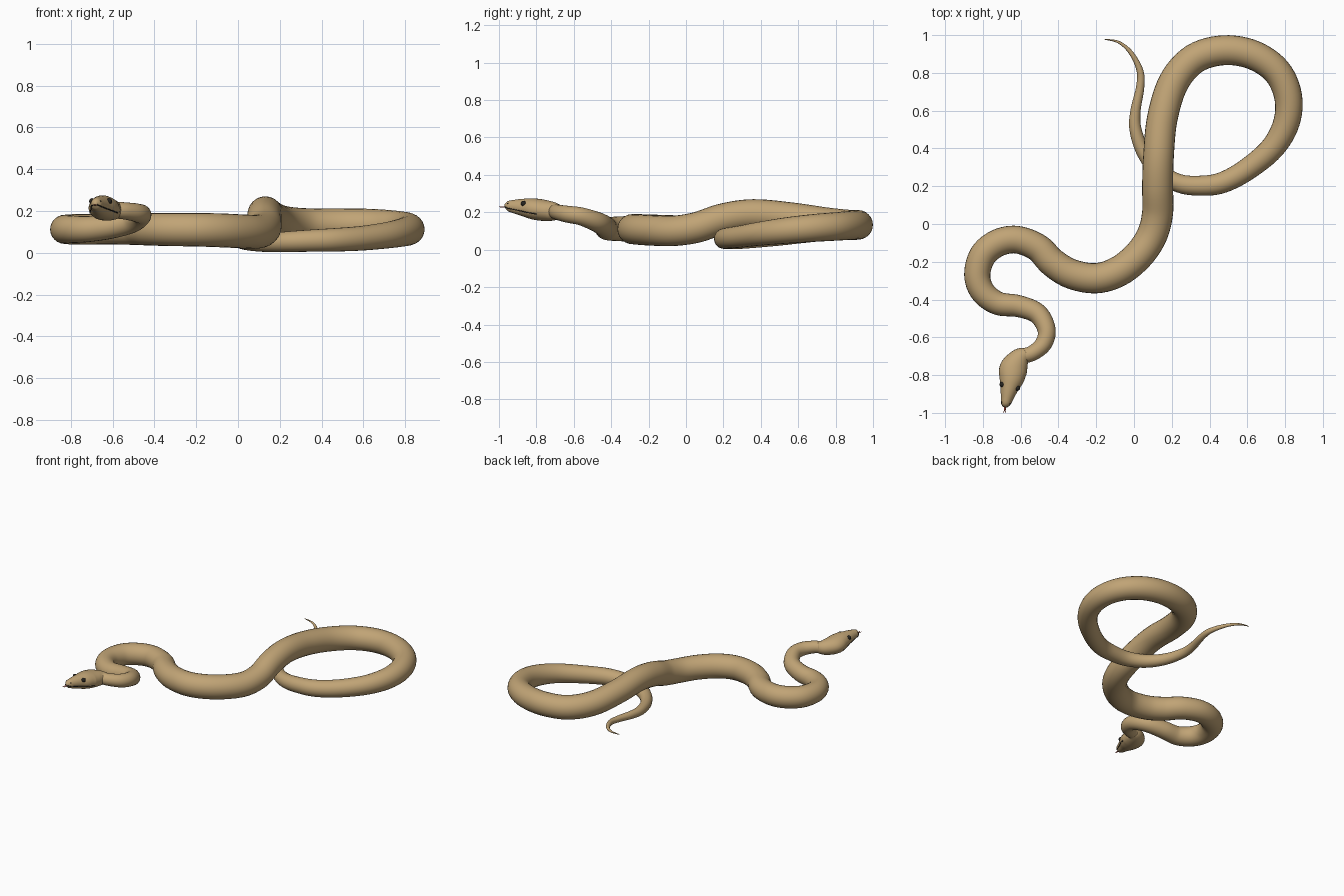
import bpy, bmesh, math
from mathutils import Vector

if "Cube" in bpy.data.objects:
    bpy.data.objects.remove(bpy.data.objects["Cube"])


def material(name, rgb):
    m = bpy.data.materials.new(name)
    m.diffuse_color = (*rgb, 1)
    m.use_nodes = True
    m.node_tree.nodes["Principled BSDF"].inputs["Base Color"].default_value = m.diffuse_color
    return m


SKIN = material("tan skin", (0.53, 0.37, 0.18))
DARK = material("dark", (0.02, 0.018, 0.015))
RED = material("red", (0.45, 0.06, 0.04))


def spline(keys, n):
    """Catmull-Rom through tuples of any length."""
    k = [keys[0]] + list(keys) + [keys[-1]]
    out = []
    for i in range(1, len(k) - 2):
        for s in range(n):
            t = s / n
            out.append([0.5 * (2 * b + (c - a) * t + (2 * a - 5 * b + 4 * c - d) * t * t
                               + (3 * b - a - 3 * c + d) * t ** 3)
                        for a, b, c, d in zip(*k[i - 1:i + 3])])
    return out + [list(keys[-1])]


def frames(rows):
    """Centre, side and up vectors for every station of a path."""
    pts = [Vector(r[:3]) for r in rows]
    res = []
    for i, p in enumerate(pts):
        t = (pts[min(i + 1, len(pts) - 1)] - pts[max(i - 1, 0)]).normalized()
        side = t.cross(Vector((0, 0, 1))).normalized()
        res.append((p, side, side.cross(t)))
    return res


def tube(name, keys, mat, sides=24, n=6):
    """Loft an ellipse (x, y, z, half width, half height) along a spline."""
    rows = spline([k if len(k) == 5 else (*k, k[3]) for k in keys], n)
    bm = bmesh.new()
    rings = []
    for (p, s, u), r in zip(frames(rows), rows):
        rings.append([bm.verts.new(p + s * r[3] * math.cos(a) + u * r[4] * math.sin(a))
                      for a in (2 * math.pi * j / sides for j in range(sides))])
    for a, b in zip(rings, rings[1:]):
        for j in range(sides):
            k = (j + 1) % sides
            bm.faces.new((a[j], a[k], b[k], b[j]))
    bm.faces.new(rings[0])
    bm.faces.new(rings[-1])
    bmesh.ops.recalc_face_normals(bm, faces=bm.faces)
    for f in bm.faces:
        f.smooth = True
    me = bpy.data.meshes.new(name)
    bm.to_mesh(me)
    bm.free()
    me.materials.append(mat)
    ob = bpy.data.objects.new(name, me)
    bpy.context.collection.objects.link(ob)
    return ob


def ball(name, loc, r, mat):
    bpy.ops.mesh.primitive_uv_sphere_add(segments=20, ring_count=12, radius=r, location=loc)
    ob = bpy.context.object
    ob.name = name
    ob.data.materials.append(mat)
    bpy.ops.object.shade_smooth()


# Front body: neck, S-bends, raised crossing
front = [(-.60, -.70, .205, .040), (-.54, -.685, .20, .041), (-.48, -.635, .19, .045),
         (-.463, -.56, .178, .048), (-.51, -.475, .148, .054), (-.61, -.435, .125, .058),
         (-.72, -.42, .113, .062), (-.80, -.36, .112, .066), (-.83, -.27, .112, .069),
         (-.80, -.165, .112, .072), (-.72, -.10, .112, .073), (-.62, -.083, .113, .073),
         (-.51, -.125, .112, .074), (-.43, -.205, .112, .077), (-.33, -.265, .111, .079),
         (-.20, -.287, .110, .080)]
# Rear body: rises over the tail, loops round and tapers
rear = [(-.08, -.25, .107, .081), (.025, -.165, .102, .081), (.095, -.06, .101, .081),
        (.125, .06, .120, .082), (.125, .20, .166, .082), (.13, .36, .189, .081),
        (.15, .56, .172, .081), (.21, .75, .145, .081), (.32, .875, .133, .080)]
loop = [(.475, .92, .133, .079), (.63, .895, .132, .078), (.755, .81, .125, .076),
        (.815, .68, .116, .074), (.808, .54, .103, .070), (.735, .405, .087, .064),
        (.60, .29, .070, .059), (.47, .22, .062, .056), (.36, .203, .058, .053)]
tail = [(.24, .215, .053, .049), (.13, .28, .047, .043), (.05, .38, .048, .037),
        (.008, .50, .054, .032), (.008, .60, .06, .027), (.032, .72, .068, .022),
        (.032, .81, .077, .018), (-.015, .905, .09, .012), (-.08, .962, .10, .007),
        (-.155, .978, .105, .002)]
tube("body", front + rear + loop + tail, SKIN)

# Head
head = [(-.57, -.685, .203, .036, .038), (-.605, -.712, .205, .056, .050),
        (-.637, -.765, .211, .074, .057), (-.648, -.82, .219, .066, .056),
        (-.66, -.87, .226, .048, .047), (-.672, -.92, .231, .034, .036),
        (-.680, -.953, .234, .024, .026), (-.683, -.970, .234, .007, .008)]
tube("head", head, SKIN)

# Eyes, nostrils and mouth line, placed on the head surface
rows = spline([head[i] for i in range(len(head))], 6)
fr = frames(rows)


def on_head(i, sign, angle, k=1.0):
    p, s, u = fr[i]
    return p + s * sign * rows[i][3] * k * math.cos(angle) + u * rows[i][4] * k * math.sin(angle)


for sign, word in ((1, "left"), (-1, "right")):
    ball(word + "_eye", on_head(23, sign, .5, .93), .0145, DARK)
    ball(word + "_nostril", on_head(35, sign, .5, .95), .004, DARK)
    line = [(*on_head(i, sign, -.42, .99), .0028) for i in range(14, 42, 3)]
    tube(word + "_mouth_line", line, DARK, 8, 3)

# Forked tongue
tube("tongue", [(-.681, -.955, .228, .006, .003), (-.684, -.985, .228, .005, .003)], RED, 8)
for dx in (-.007, .007):
    tube("tongue_fork", [(-.684, -.983, .228, .003), (-.685 + dx, -1.0, .229, .001)], RED, 8)
